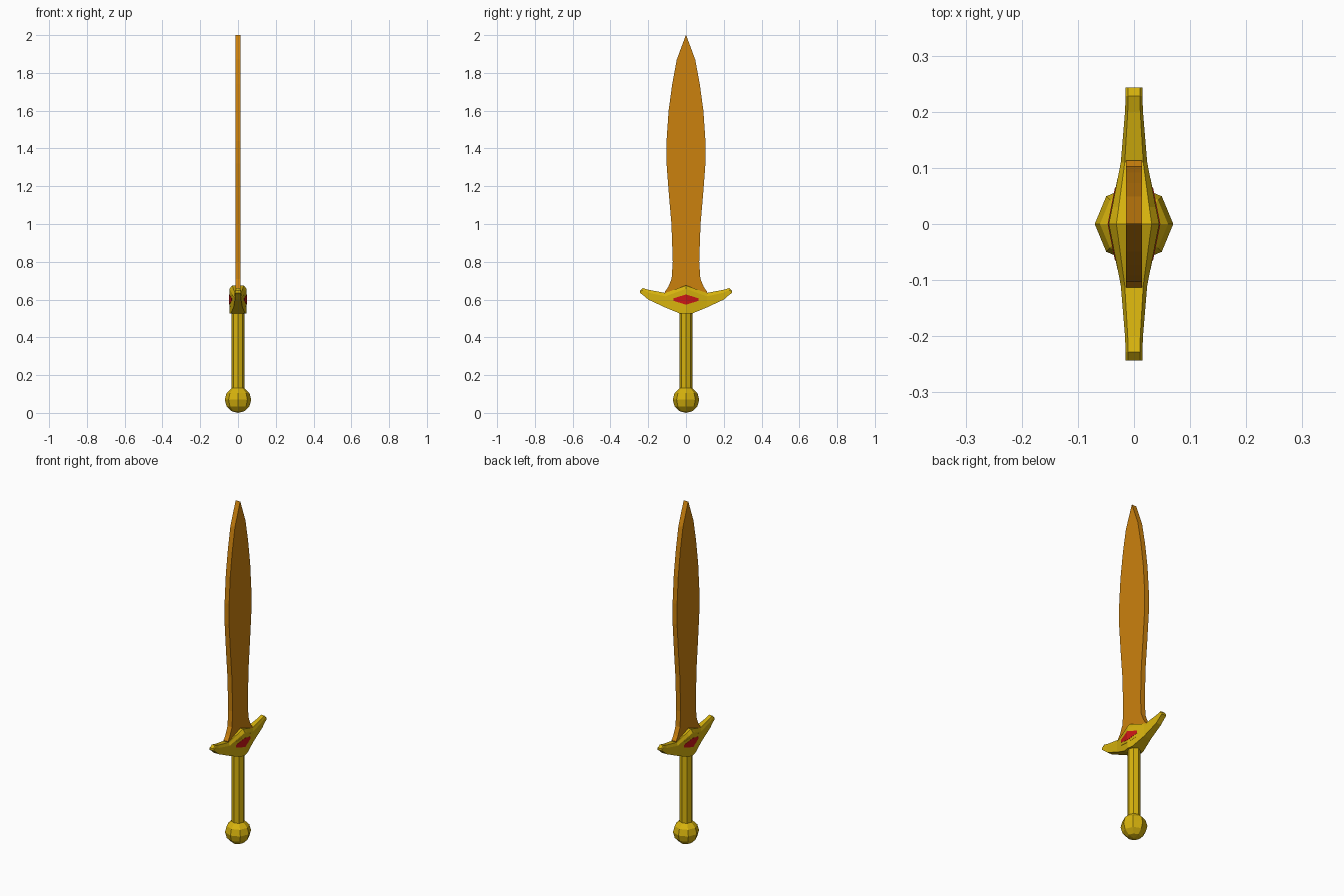
import bpy, bmesh
from math import pi
from mathutils import Matrix

cube = bpy.data.objects.get("Cube")
if cube:
    bpy.data.objects.remove(cube, do_unlink=True)


def material(name, rgb):
    m = bpy.data.materials.new(name)
    m.use_nodes = True
    m.diffuse_color = (*rgb, 1)
    m.node_tree.nodes["Principled BSDF"].inputs["Base Color"].default_value = (*rgb, 1)
    return m


gold = material("gold", (0.68, 0.45, 0.004))
amber = material("amber", (0.60, 0.22, 0.004))
red = material("red", (0.60, 0.008, 0.008))


def finish(bm, name, mat):
    bmesh.ops.recalc_face_normals(bm, faces=bm.faces)
    mesh = bpy.data.meshes.new(name)
    bm.to_mesh(mesh)
    bm.free()
    mesh.materials.append(mat)
    obj = bpy.data.objects.new(name, mesh)
    bpy.context.collection.objects.link(obj)
    return obj


def loft(name, sections, mat):
    """Skin a row of closed cross-sections and cap both ends."""
    bm = bmesh.new()
    rings = [[bm.verts.new(p) for p in s] for s in sections]
    for a, b in zip(rings, rings[1:]):
        for i in range(len(a)):
            j = (i + 1) % len(a)
            bm.faces.new((a[i], a[j], b[j], b[i]))
    bm.faces.new(rings[0])
    bm.faces.new(rings[-1])
    return finish(bm, name, mat)


# Blade: leaf outline as (half width, height), a flat slab
outline = [(0.1, 0.60), (0.113, 0.64), (0.095, 0.665), (0.076, 0.71), (0.07, 0.80),
           (0.077, 1.0), (0.09, 1.15), (0.103, 1.32), (0.103, 1.44), (0.092, 1.6),
           (0.073, 1.74), (0.049, 1.87), (0.0008, 2.0)]
t = 0.0145
loft("blade", [[(-t, -w, z), (t, -w, z), (t, w, z), (-t, w, z)] for w, z in outline], amber)

# Crossguard: stations of (y, half thickness, top, bottom), mirrored in y
stations = [(0, 0.045, 0.675, 0.525), (0.03, 0.039, 0.664, 0.525),
            (0.11, 0.0235, 0.635, 0.558), (0.2, 0.016, 0.652, 0.600),
            (0.228, 0.015, 0.661, 0.624), (0.243, 0.015, 0.647, 0.635)]


def guard_section(y, w, top, bottom):
    edge = top - min(0.018, (top - bottom) * 0.3)
    return [(-w, y, bottom), (w, y, bottom), (w, y, edge),
            (0.7 * w, y, top), (-0.7 * w, y, top), (-w, y, edge)]


row = [(-y, w, a, b) for y, w, a, b in stations[:0:-1]] + stations
loft("crossguard", [guard_section(*s) for s in row], gold)


# Thin plates folded over the central ridge of each guard face
def folded_plate(name, side, reach, end, mid, lift, mat):
    sections = []
    for y, h in ((-reach, end), (0, mid), (reach, end)):
        x = 0.045 - 0.2 * abs(y)
        inner, outer = side * (x - 0.002), side * (x + lift)
        sections.append([(inner, y, 0.6 - h), (outer, y, 0.6 - h),
                         (outer, y, 0.6 + h), (inner, y, 0.6 + h)])
    loft(name, sections, mat)


for label, side in (("left", 1), ("right", -1)):
    folded_plate(label + "_gem_setting", side, 0.08, 0.022, 0.04, 0.0008, gold)
    folded_plate(label + "_gem", side, 0.065, 0.007, 0.027, 0.002, red)

# Grip: eight-sided rod
bm = bmesh.new()
bmesh.ops.create_cone(bm, cap_ends=True, segments=8, radius1=0.035, radius2=0.035,
                      depth=0.43, matrix=Matrix.Translation((0, 0, 0.325)))
finish(bm, "grip", gold)

# Pommel: faceted ball
bm = bmesh.new()
bmesh.ops.create_uvsphere(bm, u_segments=8, v_segments=6, radius=0.07,
                          matrix=Matrix.Translation((0, 0, 0.07)))
finish(bm, "pommel", gold)
